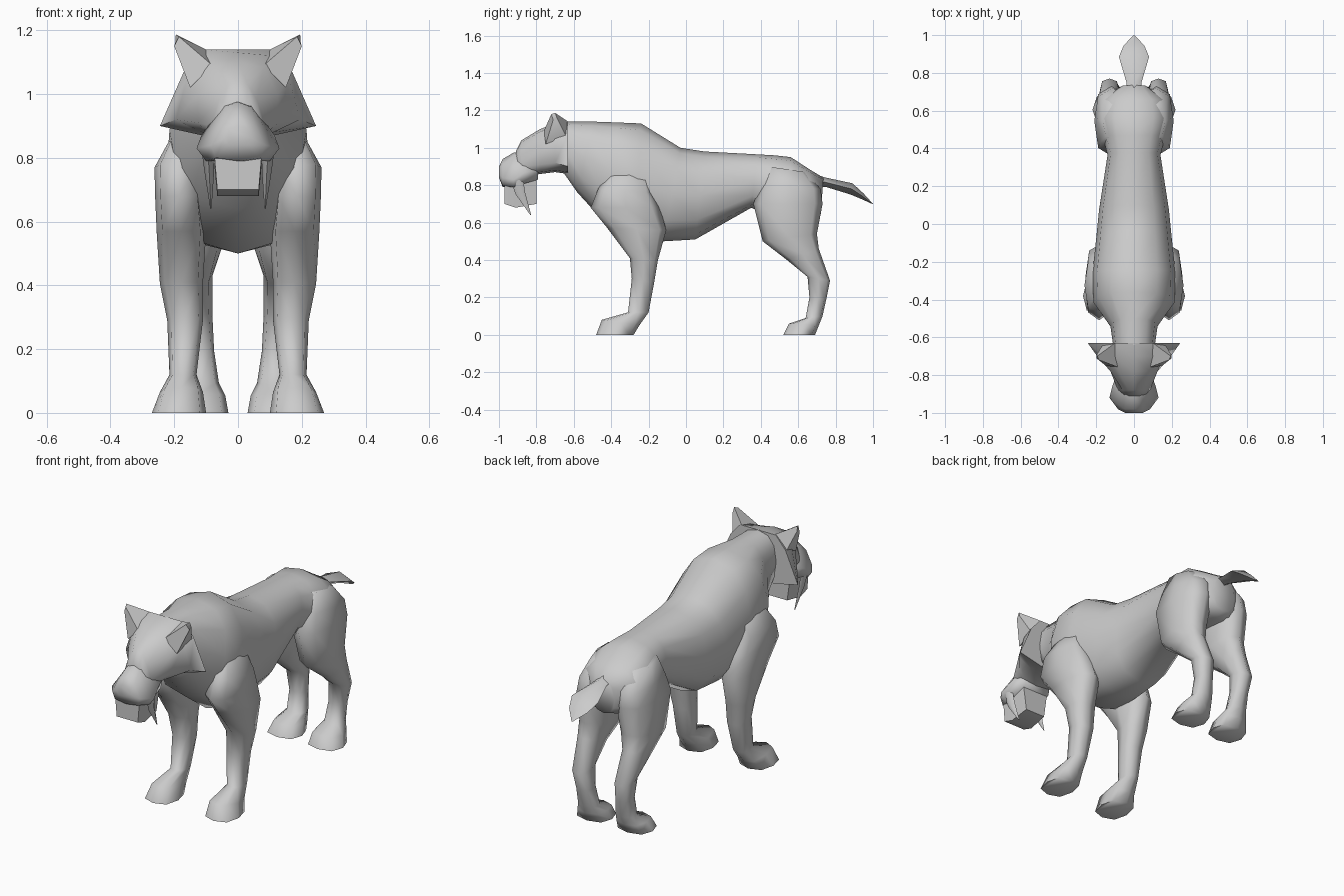
import bpy, bmesh, math
from mathutils import Vector


def loft(name, rings, mirror=False, angle=75):
    """Skin equal-length point rings, cap both ends, optionally mirror in x."""
    bm = bmesh.new()
    rows = [[bm.verts.new(p) for p in r] for r in rings]
    n = len(rows[0])
    for a, b in zip(rows, rows[1:]):
        for i in range(n):
            j = (i + 1) % n
            bm.faces.new((a[i], a[j], b[j], b[i]))
    bm.faces.new(rows[0])
    bm.faces.new(rows[-1])
    bmesh.ops.remove_doubles(bm, verts=bm.verts, dist=0.0005)
    bmesh.ops.recalc_face_normals(bm, faces=bm.faces)
    me = bpy.data.meshes.new(name)
    bm.to_mesh(me)
    bm.free()
    ob = bpy.data.objects.new(name, me)
    bpy.context.collection.objects.link(ob)
    if mirror:
        m = ob.modifiers.new("mirror", "MIRROR")
        m.use_mirror_merge = False
    bpy.ops.object.select_all(action='DESELECT')
    ob.select_set(True)
    bpy.context.view_layer.objects.active = ob
    bpy.ops.object.shade_smooth_by_angle(angle=math.radians(angle))
    return ob


def ovals(sections, n=8, power=0.85):
    """Sections (yA, zA, yB, zB, x_min, x_max) become rounded rings from A to B."""
    out = []
    for ya, za, yb, zb, x0, x1 in sections:
        a, b = Vector((0, ya, za)), Vector((0, yb, zb))
        ring = []
        for i in range(n):
            t = 2 * math.pi * i / n
            c, s = [math.copysign(abs(v) ** power, v) if abs(v) > 1e-6 else 0
                    for v in (math.cos(t), math.sin(t))]
            p = (a + b) / 2 + (a - b) / 2 * c
            p.x = (x0 + x1) / 2 + (x1 - x0) / 2 * s
            ring.append(p)
        out.append(ring)
    return out


def half_rings(stations):
    """Stations (y, right-hand half outline from top to bottom) become full rings."""
    return [[(x, y, z) for x, z in h] + [(-x, y, z) for x, z in reversed(h) if x > 0]
            for y, h in stations]


# torso and neck, sloping rings from neck to rump
torso = [(-.64, 1.14, -.65, .86, .11), (-.50, 1.14, -.58, .76, .125),
         (-.36, 1.135, -.47, .64, .215), (-.24, 1.13, -.28, .50, .22),
         (-.03, 1.0, -.12, .50, .20), (.10, .98, .05, .51, .185),
         (.38, .965, .35, .68, .14), (.47, .96, .46, .62, .165),
         (.56, .95, .56, .62, .185),
         (.66, .885, .66, .62, .17), (.735, .84, .72, .64, .07)]
loft("torso", ovals([(a, b, c, d, -w, w) for a, b, c, d, w in torso], 12))

# front legs
loft("front_legs", ovals([
    (-.38, .92, -.20, .88, .12, .19), (-.47, .78, -.18, .76, .11, .262),
    (-.51, .68, -.14, .68, .11, .26), (-.42, .57, -.105, .56, .10, .255),
    (-.30, .41, -.15, .40, .11, .245), (-.29, .30, -.17, .28, .11, .222),
    (-.31, .12, -.20, .12, .13, .215), (-.45, .08, -.25, .05, .11, .245),
    (-.48, 0, -.28, 0, .10, .27)], 8, .75), True)

# hind legs
loft("hind_legs", ovals([
    (.44, .90, .64, .87, .03, .165), (.395, .80, .72, .78, .03, .195),
    (.36, .70, .73, .70, .03, .21),
    (.41, .50, .70, .54, .05, .205), (.54, .40, .71, .46, .08, .195),
    (.65, .31, .77, .29, .08, .18), (.66, .20, .75, .19, .075, .165),
    (.64, .09, .73, .10, .06, .17), (.55, .06, .71, .05, .04, .20),
    (.52, 0, .69, 0, .03, .22)], 8, .75), True)

# stubby tail
loft("tail", ovals([
    (.70, .855, .70, .79, -.04, .04), (.75, .84, .75, .79, -.04, .04),
    (.89, .81, .88, .75, -.08, .08), (.95, .755, .94, .725, -.055, .055),
    (1.0, .70, .995, .70, -.004, .004)], 4, 1)  )

# wedge head with flared cheeks, narrowing to the brow
loft("head", half_rings([
    (-.63, [(0, 1.14), (.11, 1.14), (.17, 1.07), (.245, .90), (.11, .87), (0, .86)]),
    (-.70, [(0, 1.13), (.11, 1.12), (.16, 1.05), (.195, .92), (.11, .88), (0, .87)]),
    (-.78, [(0, 1.10), (.08, 1.085), (.125, 1.0), (.125, .91), (.09, .87), (0, .86)]),
    (-.88, [(0, 1.04), (.03, 1.03), (.06, .98), (.085, .90), (.06, .85), (0, .84)]),
    (-.91, [(0, .98), (.025, .97), (.05, .94), (.07, .90), (.05, .85), (0, .84)])]))

# ears, spreading out of the crown
loft("ears", [
    [(.08, -.76, 1.09), (.15, -.75, 1.02), (.165, -.64, 1.06), (.10, -.63, 1.14)],
    [(.185, -.72, 1.18), (.20, -.71, 1.15), (.197, -.69, 1.16), (.195, -.70, 1.187)]], True, 45)

# rounded muzzle
loft("muzzle", half_rings([
    (-.79, [(0, .96), (.04, .95), (.09, .88), (.08, .83), (0, .83)]),
    (-.86, [(0, .98), (.045, .97), (.115, .87), (.09, .81), (0, .81)]),
    (-.92, [(0, .975), (.04, .96), (.13, .83), (.10, .79), (0, .79)]),
    (-.98, [(0, .94), (.05, .91), (.085, .84), (.07, .80), (0, .79)]),
    (-1.0, [(0, .90), (.03, .89), (.045, .86), (.03, .84), (0, .84)])]))

# lower jaw
loft("lower_jaw", half_rings([
    (-.80, [(0, .85), (.08, .84), (.06, .70), (0, .70)]),
    (-.91, [(0, .85), (.08, .84), (.065, .68), (0, .68)]),
    (-.97, [(0, .82), (.075, .82), (.065, .70), (0, .70)])]), angle=45)

# long curved fangs
loft("fangs", ovals([
    (-.94, .83, -.87, .83, .075, .115), (-.91, .75, -.86, .76, .075, .105),
    (-.832, .64, -.828, .642, .083, .087)], 4, 1), True)
